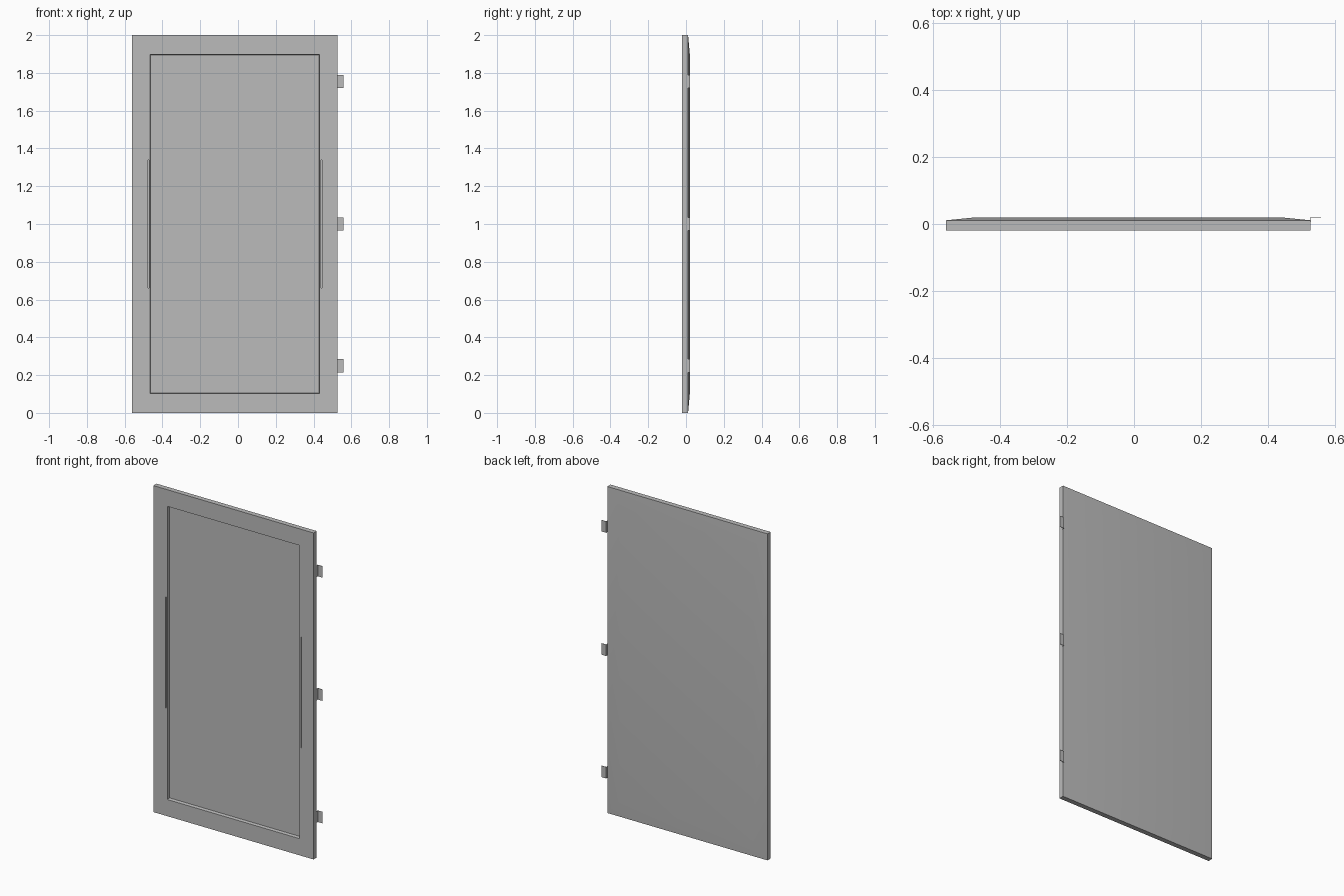
import bpy, bmesh, math

cube = bpy.data.objects.get("Cube")
if cube:
    bpy.data.objects.remove(cube, do_unlink=True)

# One painted-metal grey
grey = bpy.data.materials.new("grey_metal")
grey.use_nodes = True
colour = (0.5, 0.5, 0.5, 1)
grey.diffuse_color = colour
grey.node_tree.nodes["Principled BSDF"].inputs["Base Color"].default_value = colour


def finish(name, bm):
    bmesh.ops.recalc_face_normals(bm, faces=bm.faces)
    mesh = bpy.data.meshes.new(name)
    bm.to_mesh(mesh)
    bm.free()
    mesh.materials.append(grey)
    obj = bpy.data.objects.new(name, mesh)
    bpy.context.collection.objects.link(obj)
    return obj


def box(name, x0, x1, y0, y1, z0, z1):
    bm = bmesh.new()
    bmesh.ops.create_cube(bm, size=1)
    for v in bm.verts:
        v.co.x = x1 if v.co.x > 0 else x0
        v.co.y = y1 if v.co.y > 0 else y0
        v.co.z = z1 if v.co.z > 0 else z0
    return finish(name, bm)


# Door leaf: rectangles lofted from the recessed panel, round the frame, to the back
LEFT, RIGHT, TOP = -0.56, 0.526, 2.0
rings = [  # side inset, top and bottom inset, depth
    (0.097, 0.105, 0.0),
    (0.095, 0.102, -0.02),
    (0, 0, -0.02),
    (0, 0, 0.011),
    (0.09, 0.1, 0.02),
]
bm = bmesh.new()
loops = []
for dx, dz, y in rings:
    corners = [(LEFT + dx, dz), (RIGHT - dx, dz), (RIGHT - dx, TOP - dz), (LEFT + dx, TOP - dz)]
    loops.append([bm.verts.new((x, y, z)) for x, z in corners])
for a, b in zip(loops, loops[1:]):
    for i in range(4):
        j = (i + 1) % 4
        bm.faces.new((a[i], a[j], b[j], b[i]))
bm.faces.new(loops[0])
bm.faces.new(loops[-1])
door = finish("door_leaf", bm)

# Narrow slots in both uprights of the frame
for side, x in (("right", -0.474), ("left", 0.442)):
    cutter = box("slot_cutter_" + side, x - 0.002, x + 0.002, -0.03, -0.012, 0.66, 1.34)
    cutter.hide_render = True
    mod = door.modifiers.new("slot_" + side, "BOOLEAN")
    mod.operation = "DIFFERENCE"
    mod.solver = "EXACT"
    mod.object = cutter
    bpy.context.view_layer.objects.active = door
    bpy.ops.object.modifier_apply(modifier=mod.name)
    bpy.data.objects.remove(cutter, do_unlink=True)

# Smooth the shallow bevel of the back, keep the other edges sharp
bpy.ops.object.select_all(action="DESELECT")
door.select_set(True)
bpy.context.view_layer.objects.active = door
bpy.ops.object.shade_smooth_by_angle(angle=math.radians(30))

# Bent hinge tabs on the left edge
for name, z in (("lower", 0.25), ("middle", 1.0), ("upper", 1.755)):
    box(name + "_hinge_web", 0.526, 0.528, 0.008, 0.021, z - 0.035, z + 0.035)
    box(name + "_hinge_tab", 0.528, 0.558, 0.019, 0.021, z - 0.035, z + 0.035)
